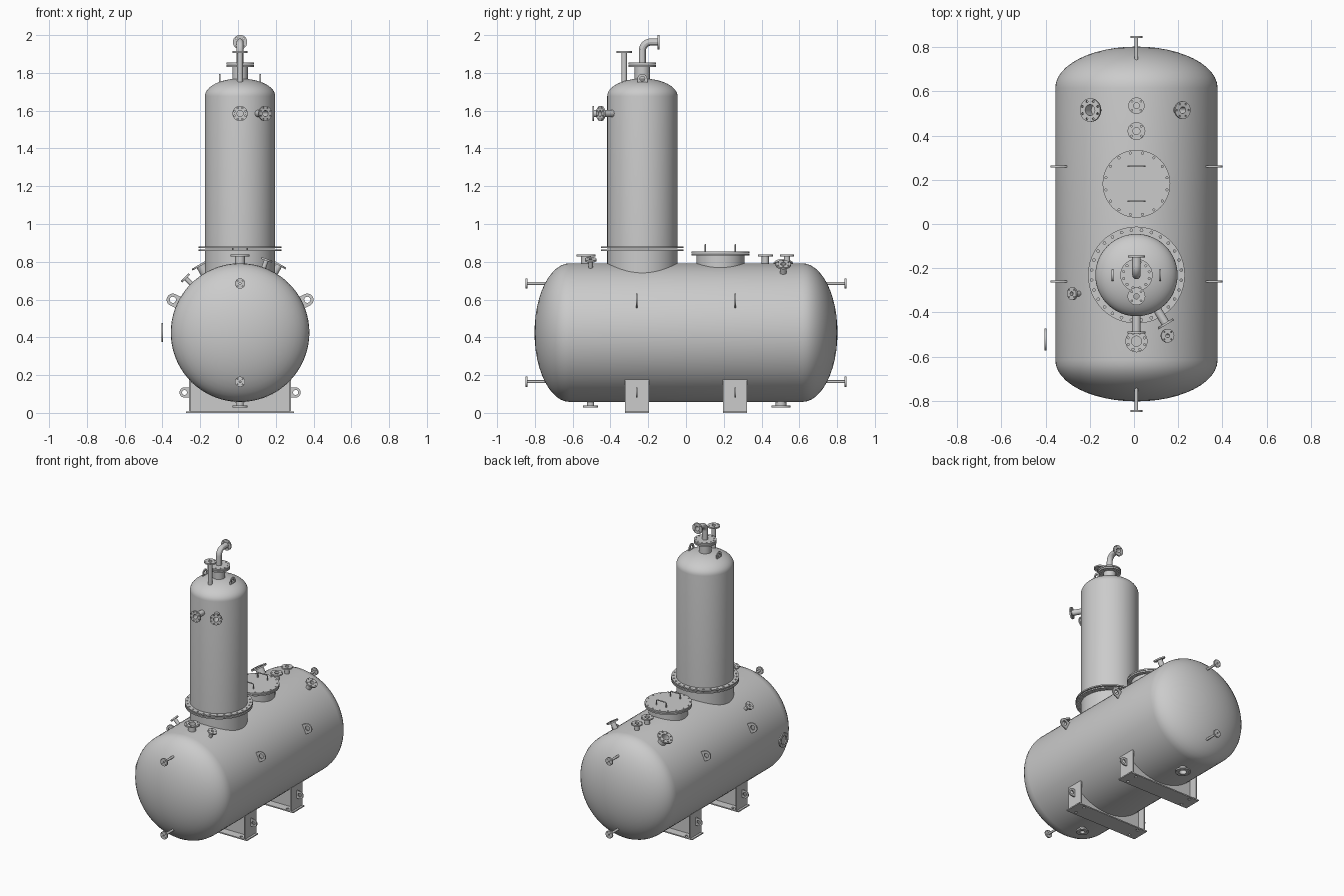
import bpy, bmesh, math
from math import sin, cos, pi, radians
from mathutils import Matrix, Vector

if "Cube" in bpy.data.objects:
    bpy.data.objects.remove(bpy.data.objects["Cube"])

CX, CZ, R = 0.011, 0.425, 0.367      # tank axis and radius
CY, CR = -0.231, 0.186               # column axis and radius


def frame(origin, direction):
    q = Vector(direction).to_track_quat('Z', 'Y')
    return Matrix.Translation(origin) @ q.to_matrix().to_4x4()


def axes(origin, x, y):
    x, y = Vector(x), Vector(y)
    m = Matrix((x, y, x.cross(y))).transposed().to_4x4()
    m.translation = origin
    return m


def finish(ob):
    bpy.ops.object.select_all(action='DESELECT')
    ob.select_set(True)
    bpy.context.view_layer.objects.active = ob
    if ob.type == 'CURVE':
        bpy.ops.object.convert(target='MESH')
        ob = bpy.context.object
    bpy.ops.object.shade_smooth_by_angle(angle=radians(30))
    return ob


def lathe(name, profile, matrix, segs=32, closed=False):
    """Spin (radius, height) points round local z."""
    bm = bmesh.new()
    vs = [bm.verts.new((r, 0, z)) for r, z in profile]
    es = [bm.edges.new(p) for p in zip(vs, vs[1:])]
    if closed:
        es.append(bm.edges.new((vs[-1], vs[0])))
    bmesh.ops.spin(bm, geom=vs + es, cent=(0, 0, 0), axis=(0, 0, 1),
                   angle=2 * pi, steps=segs, use_duplicate=False)
    bmesh.ops.remove_doubles(bm, verts=bm.verts, dist=1e-5)
    bmesh.ops.recalc_face_normals(bm, faces=bm.faces)
    me = bpy.data.meshes.new(name)
    bm.to_mesh(me)
    bm.free()
    ob = bpy.data.objects.new(name, me)
    bpy.context.collection.objects.link(ob)
    ob.matrix_world = matrix
    return finish(ob)


def circle(r, n=32, c=(0, 0)):
    return [(c[0] + r * cos(2 * pi * i / n), c[1] + r * sin(2 * pi * i / n)) for i in range(n)]


def rect(w, h):
    return [(-w, -h), (w, -h), (w, h), (-w, h)]


def plate(name, loops, thick, matrix):
    """Flat plate from an outline plus hole loops, centred on its plane."""
    cu = bpy.data.curves.new(name, 'CURVE')
    cu.dimensions, cu.fill_mode, cu.extrude = '2D', 'BOTH', thick / 2
    for pts in loops:
        s = cu.splines.new('POLY')
        s.points.add(len(pts) - 1)
        for p, (x, y) in zip(s.points, pts):
            p.co = (x, y, 0, 1)
        s.use_cyclic_u = True
    ob = bpy.data.objects.new(name, cu)
    bpy.context.collection.objects.link(ob)
    ob.matrix_world = matrix
    return finish(ob)


def flange(name, r, bore, bolts, matrix, thick=0.01, bolt_r=0.005, pcd=None):
    pcd = pcd or (r + bore) / 2
    loops = [circle(r, 48)] + ([circle(bore, 32)] if bore else [])
    loops += [circle(bolt_r, 8, (pcd * cos(a), pcd * sin(a)))
              for a in (2 * pi * (i + .5) / bolts for i in range(bolts))]
    return plate(name, loops, thick, matrix)


def tube(name, r, length, matrix, wall=0.003, segs=24):
    return lathe(name, [(r, 0), (r, length), (r - wall, length), (r - wall, 0)],
                 matrix, segs, True)


def nozzle(name, base, d, length, r, fr, bolts=4):
    d = Vector(d).normalized()
    base = Vector(base)
    tube(name + "_pipe", r, length, frame(base, d))
    flange(name + "_flange", fr, r - 0.003, bolts, frame(base + d * (length - 0.005), d),
           bolt_r=0.1 * fr, pcd=(fr + r) / 2 + 0.002)


def rod(name, pts, r):
    cu = bpy.data.curves.new(name, 'CURVE')
    cu.dimensions, cu.bevel_depth, cu.bevel_resolution = '3D', r, 4
    s = cu.splines.new('POLY')
    s.points.add(len(pts) - 1)
    for p, co in zip(s.points, pts):
        p.co = (*co, 1)
    ob = bpy.data.objects.new(name, cu)
    bpy.context.collection.objects.link(ob)
    return finish(ob)


def lug(name, r, foot, matrix):
    arc = [(r * cos(pi * i / 16), r * sin(pi * i / 16)) for i in range(17)]
    return plate(name, [[(r, -foot)] + arc + [(-r, -foot)], circle(r * .5, 16)], 0.008, matrix)


# horizontal tank with elliptical heads
q = [(R * sin(i * pi / 24), 0.615 + 0.187 * cos(i * pi / 24)) for i in range(13)]
lathe("tank_shell", q + [(r, -y) for r, y in reversed(q)], frame((CX, 0, CZ), (0, 1, 0)), 72)

# vertical column with domed top
dome = [(CR * cos(i * pi / 24), 1.677 + 0.093 * sin(i * pi / 24)) for i in range(13)]
col = Matrix.Translation((CX, CY, 0))
lathe("column_shell", [(CR, 0.87)] + dome, col, 64)
tube("column_base_neck", CR, 0.13, Matrix.Translation((CX, CY, 0.735)), 0.006, 64)
for i, z in enumerate((0.861, 0.877)):
    flange(f"column_flange_{i}", 0.219, CR - 0.006, 28, Matrix.Translation((CX, CY, z)),
           0.009, 0.006, 0.204)

# column top neck, cover and outlet pipes
tube("column_top_neck", 0.041, 0.085, Matrix.Translation((CX, CY, 1.75)))
flange("column_top_flange", 0.073, 0.038, 12, Matrix.Translation((CX, CY, 1.836)), 0.01, 0.005, 0.06)
flange("column_top_cover", 0.073, 0, 12, Matrix.Translation((CX, CY, 1.85)), 0.01, 0.005, 0.06)
bend = [(CX, CY + 0.045 * (1 - cos(a)), 1.918 + 0.045 * sin(a))
        for a in (i * pi / 20 for i in range(11))]
rod("outlet_elbow", [(CX, CY, 1.85)] + bend + [(CX, -0.143, 1.963)], 0.019)
flange("outlet_flange", 0.038, 0.016, 4, frame((CX, -0.146, 1.963), (0, 1, 0)), 0.009, 0.004, 0.029)
nozzle("vent", (CX, -0.327, 1.71), (0, 0, 1), 0.206, 0.015, 0.04)

# column side nozzles
for name, a, end in (("column_front", 0, 0.265), ("column_angled", radians(31), 0.262)):
    d = Vector((sin(a), -cos(a), 0))
    nozzle(name, Vector((CX, CY, 1.585)) + d * 0.17, d, end - 0.17, 0.019, 0.04, 8)

# manhole with lid and two handles
MY = 0.182
tube("manhole_neck", 0.127, 0.09, Matrix.Translation((CX, MY, 0.745)), 0.005, 48)
flange("manhole_flange", 0.153, 0.122, 16, Matrix.Translation((CX, MY, 0.837)), 0.01, 0.005, 0.141)
flange("manhole_lid", 0.153, 0, 16, Matrix.Translation((CX, MY, 0.85)), 0.01, 0.005, 0.141)
for s in (-1, 1):
    y = MY + s * 0.079
    rod(f"lid_handle_{s}", [(CX - .038, y, .85), (CX - .038, y, .885), (CX - .033, y, .89),
                            (CX + .033, y, .89), (CX + .038, y, .885), (CX + .038, y, .85)], 0.004)

# radial tank nozzles: angle from vertical, y, reach, pipe radius, flange radius, bolts
for i, (deg, y, reach, r, fr, n) in enumerate((
        (0, 0.535, 0.414, 0.016, 0.037, 4), (0, 0.42, 0.414, 0.019, 0.04, 4),
        (0, -0.53, 0.414, 0.026, 0.05, 8), (-30, 0.515, 0.42, 0.028, 0.053, 8),
        (30, 0.515, 0.42, 0.018, 0.04, 6), (-45, -0.315, 0.415, 0.012, 0.029, 4),
        (20, -0.505, 0.415, 0.012, 0.031, 4), (180, -0.505, 0.397, 0.019, 0.04, 4),
        (180, 0.503, 0.397, 0.028, 0.05, 8))):
    a = radians(deg)
    d = Vector((sin(a), 0, cos(a)))
    nozzle(f"tank_nozzle_{i}", Vector((CX, y, CZ)) + d * 0.35, d, reach - 0.35, r, fr, n)

# gauge nozzles on both heads
for s in (-1, 1):
    for z in (0.685, 0.165):
        nozzle(f"gauge_{s}_{z}", (CX, s * 0.725, z), (0, s, 0), 0.125, 0.008, 0.027)

# loose ring flange beside the tank
flange("side_ring_flange", 0.05, 0.028, 8, frame((-0.401, -0.523, CZ), (-1, 0, 0)), 0.009, 0.005)

# lifting lugs on tank and column
for sx in (-1, 1):
    d = Vector((sx * cos(radians(26)), 0, sin(radians(26))))
    t = Vector((-d.z, 0, d.x))
    for y in (-0.26, 0.26):
        lug(f"tank_lug_{sx}_{y}", 0.033, 0.036, axes(Vector((CX, y, CZ)) + d * 0.396, t, d))
    lug(f"column_lug_{sx}", 0.026, 0.03, axes((CX + sx * 0.108, CY, 1.769), (0, 1, 0), (0, 0, 1)))

# saddles: base plate, curved web, end plates, tie-down lugs
A = math.asin(0.268 / R)
arc = [(R * sin(A - 2 * A * i / 24), CZ - R * cos(A - 2 * A * i / 24)) for i in range(25)]
for y in (-0.26, 0.26):
    holes = [circle(0.01, 12, (sx * 0.225, sy * 0.04)) for sx in (-1, 1) for sy in (-1, 1)]
    plate(f"saddle_base_{y}", [rect(0.285, 0.063)] + holes, 0.008, Matrix.Translation((CX, y, 0.004)))
    plate(f"saddle_web_{y}", [[(-0.268, 0.006), (0.268, 0.006)] + arc], 0.009,
          axes((CX, y, 0), (1, 0, 0), (0, 0, 1)))
    for sx in (-1, 1):
        plate(f"saddle_end_{y}_{sx}", [rect(0.063, 0.085)], 0.009,
              axes((CX + sx * 0.266, y, 0.091), (0, 1, 0), (0, 0, 1)))
        lug(f"saddle_lug_{y}_{sx}", 0.027, 0.028,
            axes((CX + sx * 0.294, y, 0.108), (0, 0, 1), (sx, 0, 0)))
